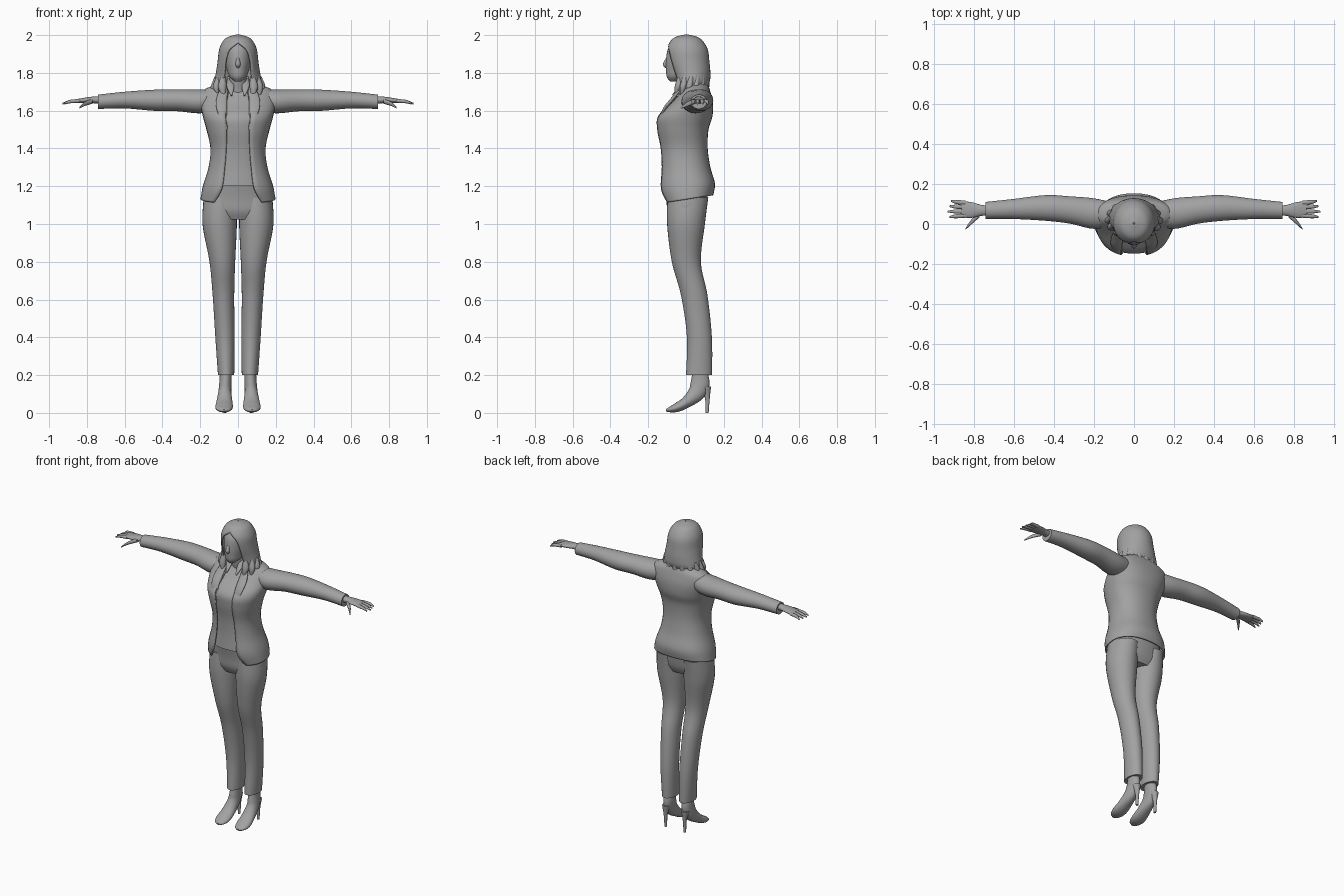
import bpy
import bmesh
import math
import random
from mathutils import Vector

random.seed(4)
if "Cube" in bpy.data.objects:
    bpy.data.objects.remove(bpy.data.objects["Cube"], do_unlink=True)

X, Y, Z = Vector((1, 0, 0)), Vector((0, 1, 0)), Vector((0, 0, 1))
SEGMENTS = 32
parts = []

grey = bpy.data.materials.new("plain_grey")
grey.use_nodes = True
grey.diffuse_color = (.36, .36, .36, 1)
grey.node_tree.nodes["Principled BSDF"].inputs["Base Color"].default_value = grey.diffuse_color


def smooth_rows(rows, steps):
    """Pass a smooth curve through the section rows."""
    rows = [Vector(r) for r in rows]
    result = []
    for i in range(len(rows) - 1):
        before, start = rows[max(i - 1, 0)], rows[i]
        end, after = rows[i + 1], rows[min(i + 2, len(rows) - 1)]
        for k in range(steps):
            t = k / steps
            tangent_a, tangent_b = (end - before) / 2, (after - start) / 2
            result.append(start * (2 * t**3 - 3 * t**2 + 1)
                          + tangent_a * (t**3 - 2 * t**2 + t)
                          + end * (3 * t**2 - 2 * t**3)
                          + tangent_b * (t**3 - t**2))
    result.append(rows[-1])
    return result


def power(value, exponent):
    return math.copysign(abs(value) ** exponent, value)


def loft(name, rows, side=X, forward=None, exponent=1.0, steps=5):
    """Rows are x, y, z, half width, half depth and, for open shells, half gap."""
    is_shell = len(rows[0]) > 5
    rows = smooth_rows(rows, steps)
    centers = [Vector(r[:3]) for r in rows]
    bm = bmesh.new()
    rings = []
    for i, row in enumerate(rows):
        front = forward
        if front is None:
            along = centers[min(i + 1, len(rows) - 1)] - centers[max(i - 1, 0)]
            front = along.cross(side).normalized()
        gap = 0
        if is_shell:
            ratio = max(0, min(row[5] / row[3], 1))
            gap = math.asin(ratio ** (1 / exponent))
        ring = []
        for k in range(SEGMENTS + 1):
            angle = gap + (2 * math.pi - 2 * gap) * k / SEGMENTS
            ring.append(bm.verts.new(
                centers[i]
                + side * row[3] * power(math.sin(angle), exponent)
                + front * row[4] * power(math.cos(angle), exponent)))
        rings.append(ring)
    for low, high in zip(rings, rings[1:]):
        for k in range(SEGMENTS):
            bm.faces.new((low[k], low[k + 1], high[k + 1], high[k]))
    if not is_shell:
        bm.faces.new(rings[0][:-1])
        bm.faces.new(rings[-1][:-1])
    bmesh.ops.remove_doubles(bm, verts=bm.verts[:], dist=.00005)
    bmesh.ops.recalc_face_normals(bm, faces=bm.faces[:])
    mesh = bpy.data.meshes.new(name)
    bm.to_mesh(mesh)
    bm.free()
    mesh.materials.append(grey)
    part = bpy.data.objects.new(name, mesh)
    bpy.context.collection.objects.link(part)
    parts.append(part)
    if is_shell:
        thickness = part.modifiers.new("thickness", "SOLIDIFY")
        thickness.thickness = .008
        thickness.offset = 0
    return part


def pair(name, rows, **options):
    """Make a left part and its mirrored right twin."""
    for label, sign in (("left", 1), ("right", -1)):
        loft(label + "_" + name, [(sign * r[0], *r[1:]) for r in rows], **options)


# Open jacket with rounded front corners and a hem that rises at the back
jacket_rows = [
    (0, .01, 1.13, .195, .13, .125), (0, .004, 1.2, .182, .145, .085),
    (0, -.005, 1.3, .152, .13, .07), (0, -.014, 1.4, .142, .125, .062),
    (0, -.02, 1.5, .163, .135, .06), (0, -.007, 1.57, .182, .143, .065),
    (0, .03, 1.64, .195, .108, .06), (0, .05, 1.7, .185, .075, .05),
    (0, .05, 1.73, .13, .065, .05), (0, .05, 1.755, .075, .055, .045)]
jacket = loft("jacket", jacket_rows, forward=-Y, exponent=.88)
for vertex in jacket.data.vertices:
    vertex.co.z += .16 * vertex.co.y * max(0, (1.3 - vertex.co.z) / .17)

# Shirt under the jacket, following the same outline
loft("shirt", [(x, y, z, a * .94, b * .93) for x, y, z, a, b, _ in jacket_rows[1:]],
     forward=-Y, exponent=.88)

# Lapels and shirt collar
pair("lapel", [(.065, 0, 1.75, .012, .008), (.085, -.065, 1.67, .028, .009),
               (.085, -.118, 1.6, .026, .009), (.062, -.146, 1.5, .006, .006)])
pair("shirt_collar", [(.045, .02, 1.765, .012, .008), (.04, -.03, 1.73, .02, .007),
                      (.035, -.07, 1.68, .005, .005)])

# Trousers
loft("trouser_hips", [(0, .002, 1.025, .14, .08), (0, .002, 1.07, .183, .1),
                      (0, .004, 1.14, .18, .11), (0, 0, 1.24, .155, .125)],
     forward=-Y, exponent=.9)
pair("trouser_leg", [
    (.095, .01, 1.14, .085, .108), (.097, 0, 1, .091, .1),
    (.083, .002, .8, .068, .077), (.077, .044, .62, .057, .07),
    (.069, .071, .4, .051, .066), (.063, .069, .2, .043, .069)],
    forward=-Y, steps=8)

# High heeled shoes with bare ankles
pair("foot", [
    (.065, .07, .23, .03, .036), (.067, .075, .16, .032, .05),
    (.07, .055, .105, .035, .045), (.072, 0, .055, .043, .03),
    (.074, -.05, .028, .046, .024), (.074, -.09, .016, .032, .013),
    (.074, -.105, .012, .01, .006)])
pair("heel", [(.07, .105, .14, .026, .028), (.07, .113, .08, .012, .013),
              (.07, .112, 0, .008, .008)], forward=-Y)

# Sleeves
pair("sleeve", [
    (.1, .05, 1.66, .055, .055), (.2, .052, 1.649, .076, .063),
    (.32, .07, 1.655, .068, .058), (.44, .08, 1.655, .064, .056),
    (.6, .075, 1.656, .05, .044), (.74, .068, 1.647, .042, .038)],
    side=Y, forward=Z)

# Hands with spread fingers
pair("palm", [
    (.7, .066, 1.655, .025, .022), (.76, .068, 1.657, .027, .018),
    (.81, .07, 1.655, .039, .014), (.86, .073, 1.65, .04, .01)],
    side=Y, forward=Z)
for number, finger in enumerate(("index", "middle", "ring", "little")):
    base, tip = .042 + .021 * number, .035 + .027 * number
    reach = .93 - .008 * abs(number - 1)
    pair(finger + "_finger", [
        (.84, base, 1.652, .011, .01), (.89, (base + tip) / 2, 1.648, .01, .009),
        (reach, tip, 1.637, .004, .004)], side=Y, forward=Z)
pair("thumb", [(.77, .05, 1.65, .016, .013), (.81, .012, 1.636, .013, .011),
               (.84, -.024, 1.615, .004, .004)], side=Y, forward=Z)

# Neck, face and nose
loft("neck", [(0, .03, 1.68, .055, .05), (0, .015, 1.75, .045, .045),
              (0, .005, 1.82, .05, .05)], forward=-Y)
loft("head", [
    (0, -.06, 1.755, .018, .025), (0, -.045, 1.78, .045, .057),
    (0, -.02, 1.82, .06, .086), (0, -.012, 1.86, .068, .094),
    (0, 0, 1.92, .073, .098), (0, 0, 1.965, .055, .07)], forward=-Y)
loft("nose", [(0, -.098, 1.88, .007, .007), (0, -.107, 1.845, .013, .015),
              (0, -.1, 1.825, .006, .008)], forward=-Y)

# Shoulder length hair, parted around the face
loft("hair", [
    (0, .012, 1.71, .125, .075, .09), (0, .03, 1.75, .123, .09, .078),
    (0, .025, 1.8, .113, .1, .068), (0, .012, 1.86, .104, .108, .064),
    (0, .006, 1.92, .097, .106, .045), (0, .004, 1.96, .08, .087, 0),
    (0, .003, 1.985, .055, .06, 0), (0, .002, 2, .004, .004, 0)], forward=-Y)
for number in range(13):
    turn = .75 + number * (2 * math.pi - 1.5) / 12
    spread = Vector((math.sin(turn) * .12, -math.cos(turn) * .085, 0))
    twist = random.uniform(-.02, .02)
    tip_height = 1.672 + .02 * (1 - math.cos(turn)) + random.uniform(-.012, .012)
    loft("hair_lock_" + str(number + 1), [
        (spread.x * .94, spread.y + .03, 1.78, .012, .012),
        (spread.x * 1.02, spread.y + .02, 1.725, .022, .018),
        (spread.x * 1.08 + twist, spread.y * 1.15 + .015, tip_height, .003, .003)],
        forward=-Y)

# Smooth shading with crisp edges
bpy.ops.object.select_all(action="DESELECT")
for part in parts:
    part.select_set(True)
bpy.context.view_layer.objects.active = parts[0]
bpy.ops.object.shade_smooth_by_angle(angle=math.radians(50))
